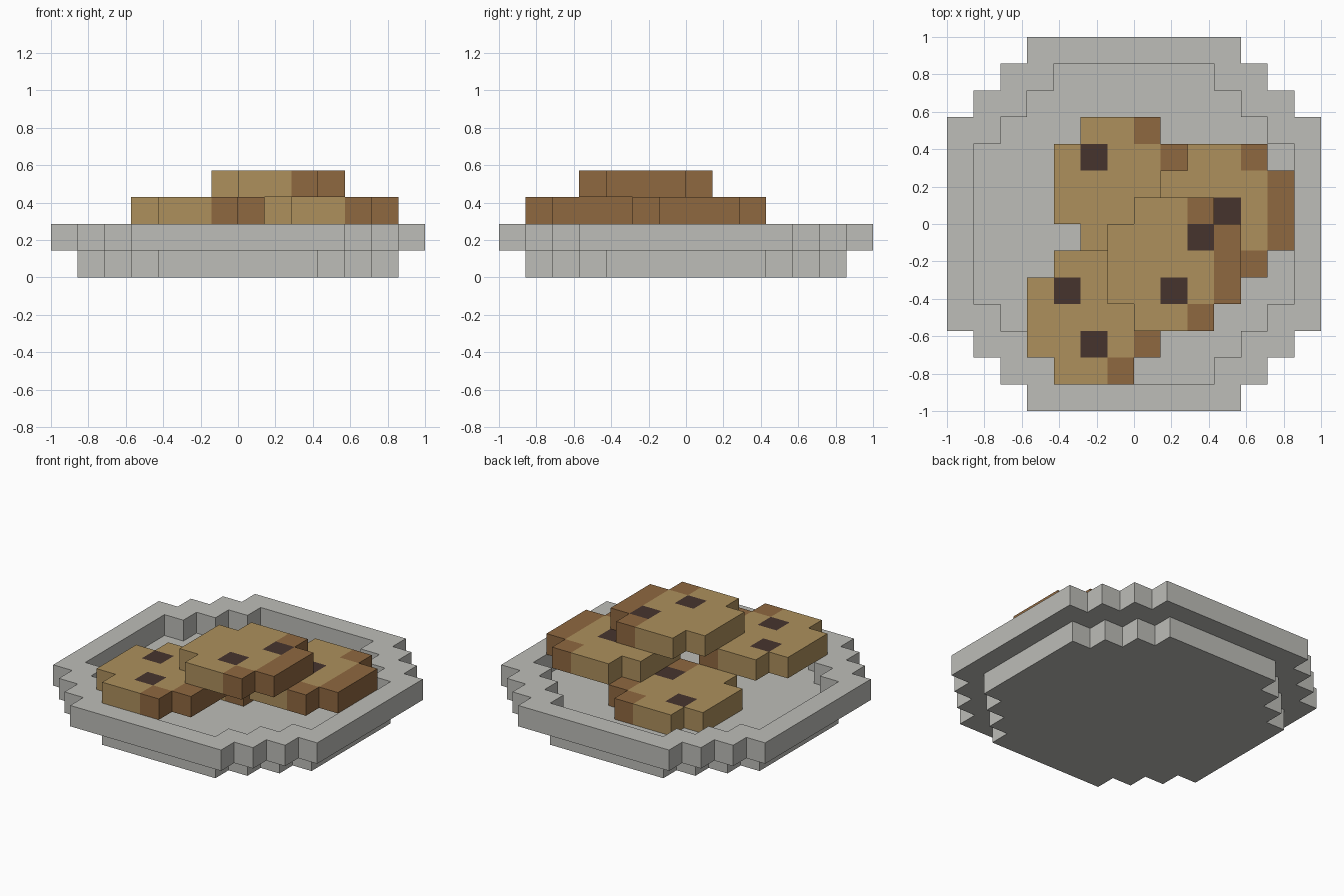
import bpy
import bmesh
import math

if "Cube" in bpy.data.objects:
    bpy.data.objects.remove(bpy.data.objects["Cube"], do_unlink=True)

U = 1 / 7  # size of one block


def make_material(name, rgb):
    mat = bpy.data.materials.new(name)
    mat.use_nodes = True
    color = (*rgb, 1)
    mat.diffuse_color = color
    bsdf = mat.node_tree.nodes["Principled BSDF"]
    bsdf.inputs["Base Color"].default_value = color
    bsdf.inputs["Roughness"].default_value = 0.9
    return mat


GREY = make_material("plate_grey", (0.51, 0.51, 0.48))
TAN = make_material("cookie_tan", (0.418, 0.279, 0.107))
BROWN = make_material("baked_brown", (0.275, 0.138, 0.051))
DARK = make_material("chocolate_dark", (0.061, 0.034, 0.027))


def block_slab(name, cells, level, materials, side_index, top_index):
    """One-block-thick slab over a set of grid cells, with outer faces only."""
    bm = bmesh.new()
    z0, z1 = level * U, (level + 1) * U

    def quad(points, index):
        face = bm.faces.new([bm.verts.new(p) for p in points])
        face.material_index = index

    for i, j in sorted(cells):
        ring = [(i * U, j * U), ((i + 1) * U, j * U),
                ((i + 1) * U, (j + 1) * U), (i * U, (j + 1) * U)]
        quad([(x, y, z1) for x, y in ring], top_index(i, j))
        quad([(x, y, z0) for x, y in reversed(ring)], side_index(i, j))
        for k, (di, dj) in enumerate([(0, -1), (1, 0), (0, 1), (-1, 0)]):
            if (i + di, j + dj) not in cells:
                a, b = ring[k], ring[(k + 1) % 4]
                quad([(*a, z0), (*b, z0), (*b, z1), (*a, z1)], side_index(i, j))

    # Weld the blocks and merge flat regions of one colour
    bmesh.ops.remove_doubles(bm, verts=bm.verts, dist=U / 100)
    bmesh.ops.dissolve_limit(bm, angle_limit=math.radians(1), verts=bm.verts,
                             edges=bm.edges, delimit={'MATERIAL'})
    mesh = bpy.data.meshes.new(name)
    bm.to_mesh(mesh)
    bm.free()
    for mat in materials:
        mesh.materials.append(mat)
    obj = bpy.data.objects.new(name, mesh)
    bpy.context.collection.objects.link(obj)
    return obj


def stepped_disc(half, diagonal):
    """Cells of a centred square with stepped corners."""
    span = range(-half, half)
    return {(i, j) for i in span for j in span
            if abs(i + 0.5) + abs(j + 0.5) <= diagonal}


# Plate: a base disc and a wider raised rim around it
base = stepped_disc(6, 8)
rim = stepped_disc(7, 10) - base
plain = lambda i, j: 0
block_slab("plate_base", base, 0, [GREY], plain, plain)
block_slab("plate_rim", rim, 1, [GREY], plain, plain)


def cookie(name, corner, level, chips):
    """Five-block cookie without corners, with a baked right edge and chips."""
    ci, cj = corner
    cells = {(ci + a, cj + b) for a in range(5) for b in range(5)
             if not (a in (0, 4) and b in (0, 4))}
    chip_cells = {(ci + a, cj + b) for a, b in chips}

    def side(i, j):
        return 0 if (i + 1, j) in cells else 1

    def top(i, j):
        return 2 if (i, j) in chip_cells else side(i, j)

    block_slab(name, cells, level, [TAN, BROWN, DARK], side, top)


# Pile of cookies
cookie("back_cookie", (-3, -1), 1, [(1, 3), (3, 1)])
cookie("side_cookie", (1, -2), 2, [(2, 2)])
cookie("front_cookie", (-4, -6), 2, [(1, 3), (2, 1)])
cookie("top_cookie", (-1, -4), 3, [(3, 3), (2, 1)])
